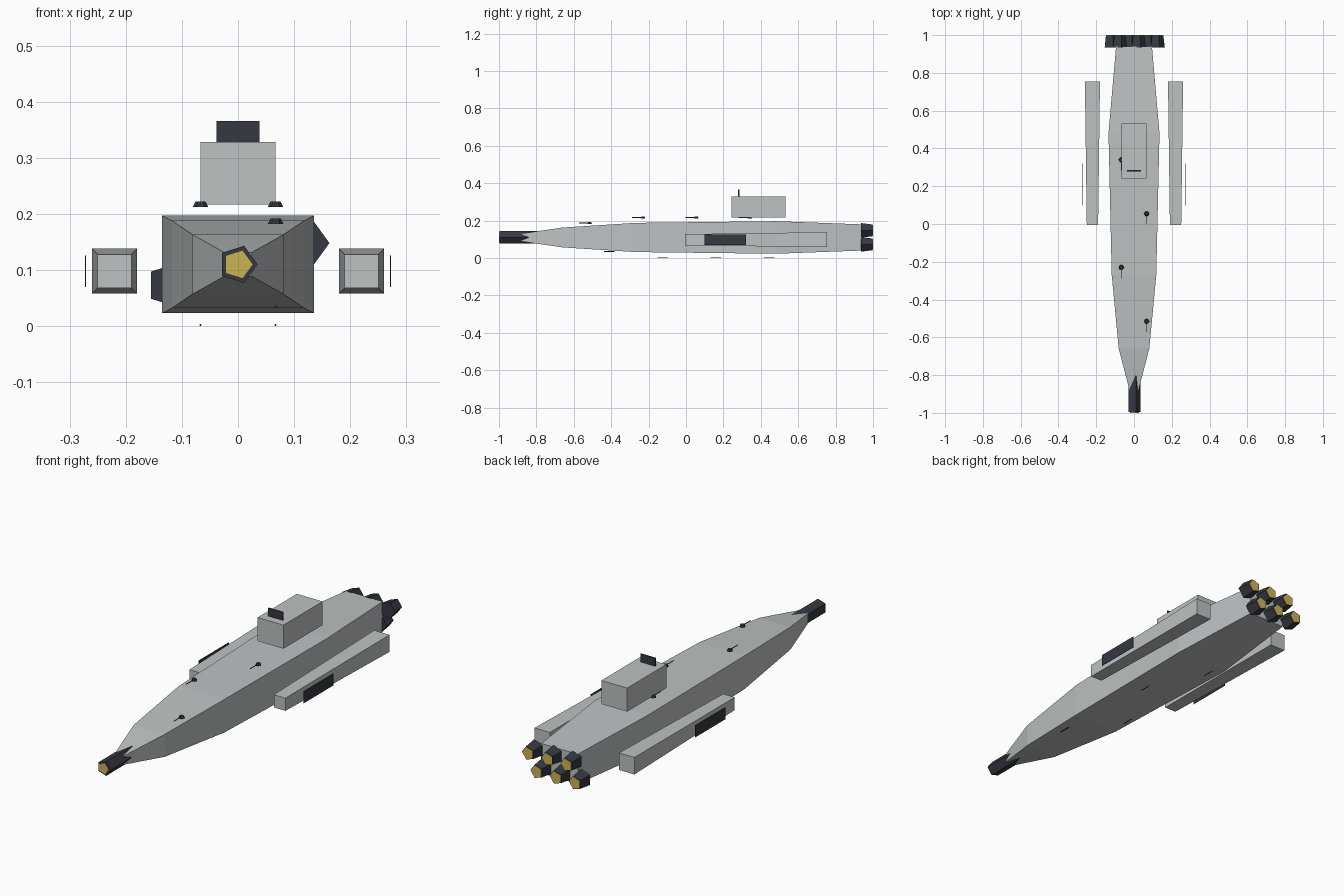
import bpy
import math

cube = bpy.data.objects.get("Cube")
if cube:
    bpy.data.objects.remove(cube, do_unlink=True)


def material(name, color):
    m = bpy.data.materials.new(name)
    m.use_nodes = True
    m.diffuse_color = (*color, 1)
    m.node_tree.nodes["Principled BSDF"].inputs["Base Color"].default_value = (*color, 1)
    return m


GREY = material("hull grey", (0.51, 0.54, 0.55))
DARK = material("dark metal", (0.035, 0.04, 0.053))
GOLD = material("glow yellow", (0.6, 0.46, 0.09))


def loft(name, rings, mat):
    """Skin a list of equal-sized point rings and cap both ends."""
    n = len(rings[0])
    faces = [tuple(range(n))[::-1]]
    for k in range(len(rings) - 1):
        for i in range(n):
            j = (i + 1) % n
            faces.append((k * n + i, k * n + j, k * n + n + j, k * n + n + i))
    last = (len(rings) - 1) * n
    faces.append(tuple(range(last, last + n)))
    mesh = bpy.data.meshes.new(name)
    mesh.from_pydata([p for r in rings for p in r], [], faces)
    if mesh.polygons:
        import bmesh
        bm = bmesh.new()
        bm.from_mesh(mesh)
        bmesh.ops.recalc_face_normals(bm, faces=bm.faces)
        bm.to_mesh(mesh)
        bm.free()
    mesh.materials.append(mat)
    ob = bpy.data.objects.new(name, mesh)
    bpy.context.collection.objects.link(ob)
    return ob


def rect(y, x, z, hw, hh):
    return [(x - hw, y, z - hh), (x + hw, y, z - hh), (x + hw, y, z + hh), (x - hw, y, z + hh)]


def box(name, x, y, z, mat):
    cx, cz = sum(x) / 2, sum(z) / 2
    hw, hh = (x[1] - x[0]) / 2, (z[1] - z[0]) / 2
    return loft(name, [rect(v, cx, cz, hw, hh) for v in y], mat)


def circle(r, n=5):
    return [(r * math.cos(math.tau * i / n), r * math.sin(math.tau * i / n)) for i in range(n)]


def tube(name, x, z, y0, y1, r0, r1, mat):
    rings = [[(x + a, y, z + b) for a, b in circle(r)] for y, r in ((y0, r0), (y1, r1))]
    return loft(name, rings, mat)


# Hull: rectangular sections from bow to stern
sections = [(-0.88, 0.024, 0.021), (-0.66, 0.081, 0.053), (-0.27, 0.118, 0.078),
            (0.48, 0.135, 0.087), (0.94, 0.095, 0.07)]
loft("hull", [rect(y, 0, 0.11, w, h) for y, w, h in sections], GREY)

# Bow gun with glowing muzzle
tube("bow_gun", 0, 0.11, -0.996, -0.77, 0.035, 0.035, DARK)
tube("bow_muzzle", 0, 0.11, -1.0, -0.99, 0.027, 0.027, GOLD)

# Command tower and its sensor plate
box("tower", (-0.067, 0.067), (0.242, 0.533), (0.217, 0.328), GREY)
box("sensor_plate", (-0.038, 0.038), (0.279, 0.285), (0.328, 0.366), DARK)

# Side pods, widening aft, with a dark plate outside each
for side, s in (("left", 1), ("right", -1)):
    loft(side + "_pod", [rect(-0.005, s * 0.22, 0.098, 0.03, 0.03),
                         rect(0.755, s * 0.22, 0.098, 0.04, 0.04)], GREY)
    box(side + "_pod_plate", (s * 0.272 - 0.001, s * 0.272 + 0.001),
        (0.098, 0.32), (0.07, 0.126), DARK)

# Two staggered rows of three engines
for row, shift, z in (("upper", 0.022, 0.148), ("lower", -0.022, 0.073)):
    for i in (-1, 0, 1):
        x = i * 0.1 + shift
        tube(f"{row}_engine_{i + 2}", x, z, 0.935, 0.998, 0.041, 0.033, DARK)
        tube(f"{row}_engine_glow_{i + 2}", x, z, 0.99, 1.0, 0.03, 0.03, GOLD)

# Deck turrets alternate sides; belly guns are bare barrels
for i in range(4):
    s = 1 if i % 2 == 0 else -1
    y = -0.515 + i * 0.285
    z = 0.182 if i == 0 else 0.212
    rings = [[(s * 0.067 + a, y + b, h) for a, b in circle(r, 6)]
             for h, r in ((z, 0.014), (z + 0.01, 0.009))]
    loft(f"turret_{i + 1}", rings, DARK)
    tube(f"turret_barrel_{i + 1}", s * 0.067, z + 0.005, y - 0.058, y, 0.002, 0.002, DARK)
    by = -0.41 + i * 0.285
    bz = 0.035 if i == 0 else 0.002
    tube(f"belly_barrel_{i + 1}", s * 0.067, bz, by - 0.028, by + 0.028, 0.002, 0.002, DARK)
